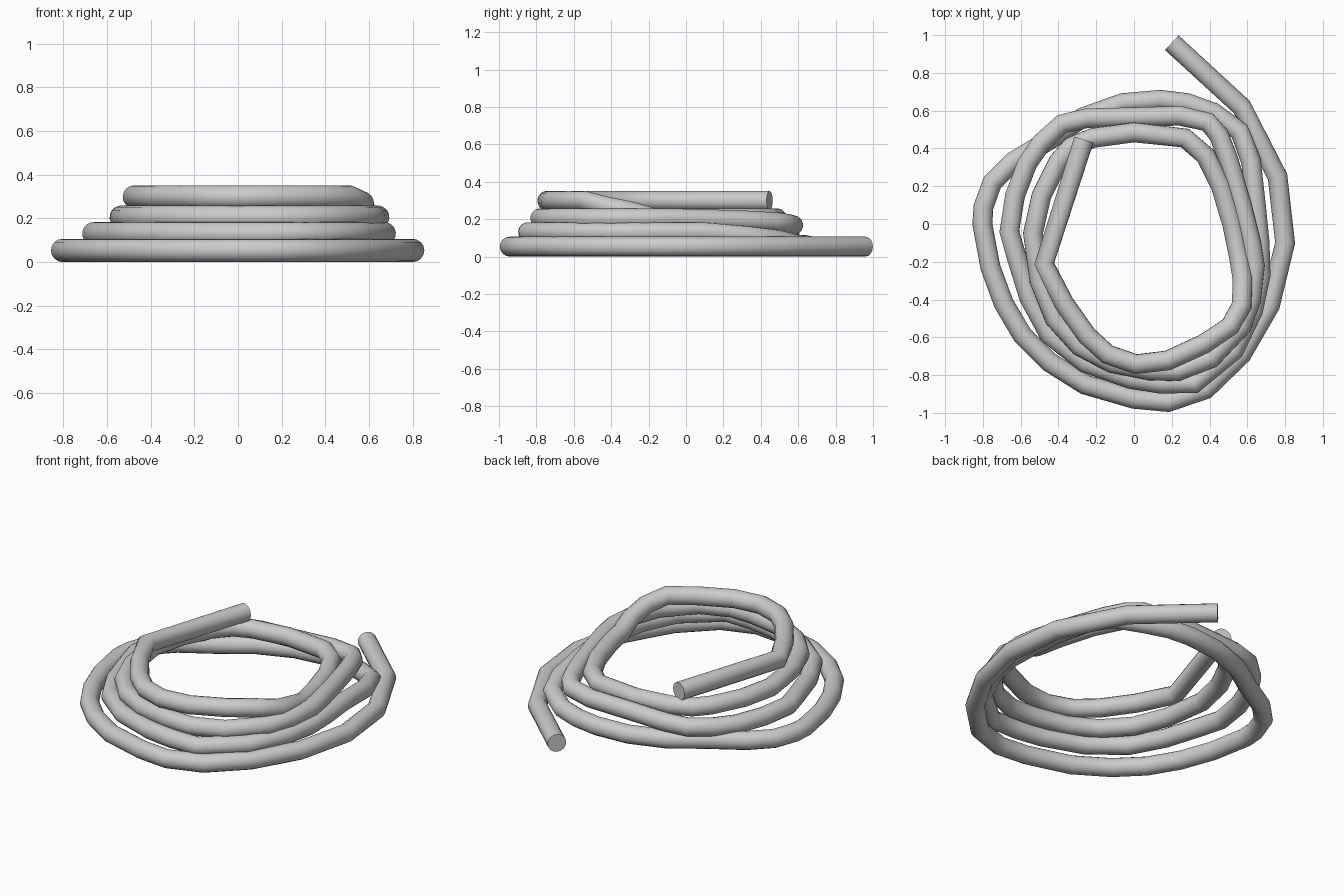
import bpy

R = 0.053

# Rope centreline as plan points per coil, with heights given at a few steps
def ring(points, z0, z1):
    n = len(points) - 1
    return [(x, y, z0 + (z1 - z0) * i / n) for i, (x, y) in enumerate(points)]

path = []
# Ground coil, from the loose tail round to the back
path += ring([(.20, .96), (.57, .62), (.76, .25), (.80, -.10), (.72, -.43),
              (.57, -.69), (.38, -.875), (.18, -.943), (0, -.925), (-.26, -.85),
              (-.45, -.73), (-.59, -.59), (-.69, -.42), (-.76, -.23), (-.803, 0),
              (-.797, .09), (-.75, .22), (-.64, .33), (-.44, .45), (-.27, .565)], R, R)
# Second coil: climbs over the tail at the back right
path += ring([(-.06, .64), (.14, .657), (.28, .64), (.42, .59)], .055, .065)
path += ring([(.56, .49), (.62, .33), (.645, .1)], .09, .13)
path += ring([(.665, -.1), (.67, -.27), (.63, -.46), (.53, -.67), (.32, -.845),
              (.14, -.845), (-.02, -.82), (-.26, -.735), (-.45, -.585),
              (-.555, -.39), (-.62, -.18), (-.66, -.04), (-.63, .15), (-.565, .32)], .13, .13)
# Third coil
path += ring([(-.49, .43), (-.38, .53), (-.25, .56), (0, .565), (.24, .573),
              (.39, .54), (.45, .47), (.50, .34), (.57, .10)], .135, .20)
path += ring([(.62, -.1), (.64, -.22), (.62, -.40), (.57, -.54), (.41, -.71),
              (.23, -.78), (.08, -.775), (-.12, -.735), (-.29, -.645), (-.42, -.50),
              (-.50, -.30), (-.535, -.05), (-.49, .15), (-.40, .33), (-.33, .41)], .205, .205)
# Top coil: lifts on the right side and ends as a straight strand
path += ring([(-.22, .455), (0, .485), (.27, .455), (.38, .36), (.46, .20),
              (.52, 0), (.555, -.17)], .205, .205)
path += ring([(.575, -.29), (.57, -.43), (.51, -.54)], .24, .298)
path += ring([(.37, -.635), (.18, -.722), (.01, -.742), (-.14, -.69), (-.25, -.59),
              (-.37, -.42), (-.475, -.21), (-.265, .447)], .298, .298)

curve = bpy.data.curves.new("rope_coil", 'CURVE')
curve.dimensions = '3D'
curve.bevel_depth = R
curve.bevel_resolution = 6
curve.use_fill_caps = True
spline = curve.splines.new('POLY')
spline.points.add(len(path) - 1)
for p, co in zip(spline.points, path):
    p.co = (*co, 1)
rope = bpy.data.objects.new("rope_coil", curve)
bpy.context.collection.objects.link(rope)

# Turn into a mesh with smooth sides and crisp end caps
bpy.context.view_layer.objects.active = rope
rope.select_set(True)
bpy.ops.object.convert(target='MESH')
bpy.ops.object.shade_smooth_by_angle(angle=0.8)
